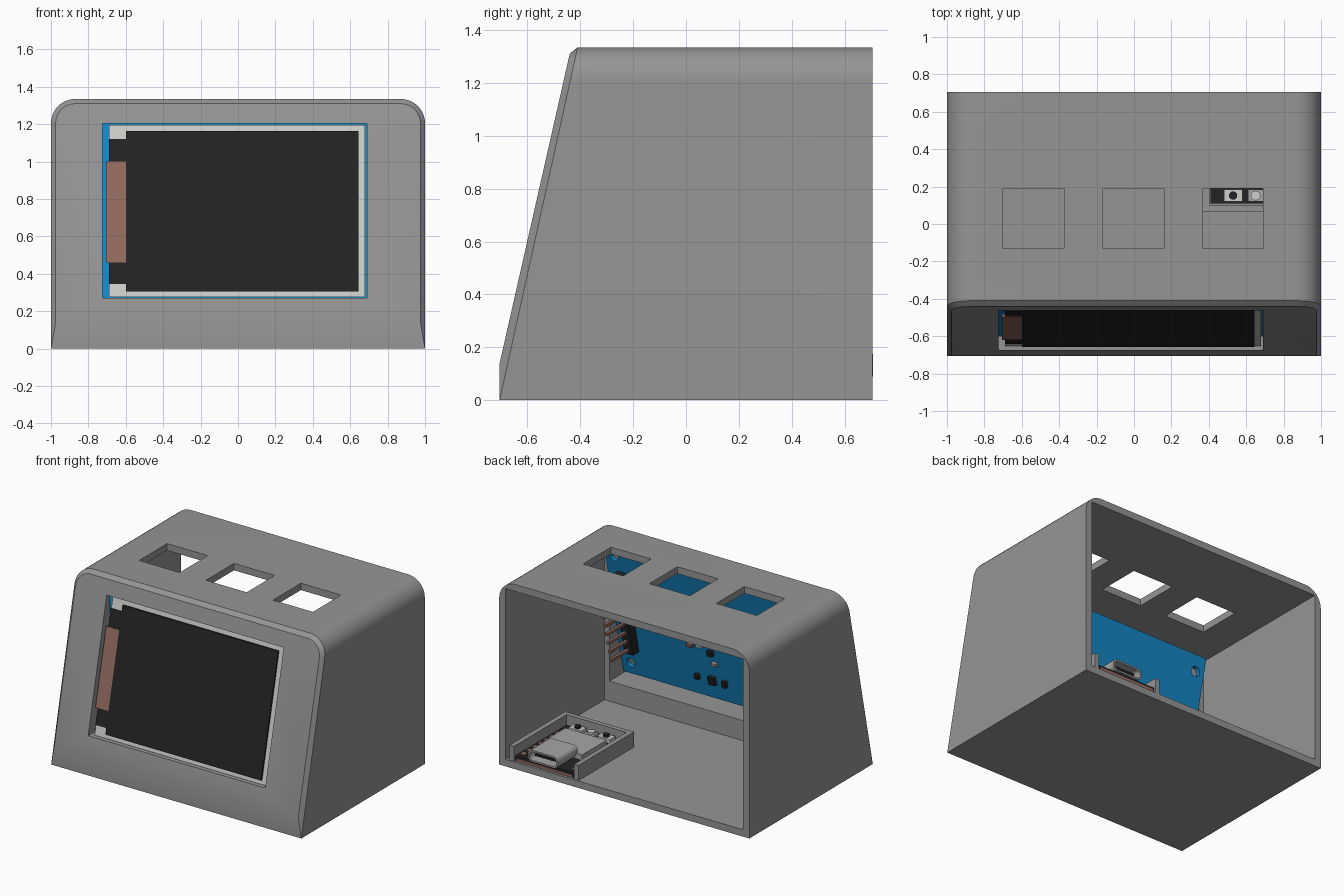
import bpy, bmesh, math

if "Cube" in bpy.data.objects:
    bpy.data.objects.remove(bpy.data.objects["Cube"])

LEAN = 0.2265            # slope of the tilted front: y gained per unit of height
FRONT_Y, KNEE_Z = -0.705, 0.14
BACK_Y, HEIGHT = 0.705, 1.335


def material(name, rgb):
    m = bpy.data.materials.new(name)
    m.diffuse_color = (*rgb, 1)
    m.use_nodes = True
    m.node_tree.nodes["Principled BSDF"].inputs["Base Color"].default_value = m.diffuse_color
    return m


GREY = material("case grey", (0.30, 0.30, 0.30))
BLUE = material("board blue", (0.007, 0.24, 0.56))
BLACK = material("black", (0.017, 0.017, 0.017))
WHITE = material("frame white", (0.60, 0.62, 0.59))
BROWN = material("copper brown", (0.29, 0.145, 0.115))
METAL = material("metal grey", (0.38, 0.38, 0.38))


def add(name, bm, mat):
    bmesh.ops.recalc_face_normals(bm, faces=bm.faces)
    me = bpy.data.meshes.new(name)
    bm.to_mesh(me)
    bm.free()
    me.materials.append(mat)
    ob = bpy.data.objects.new(name, me)
    bpy.context.collection.objects.link(ob)
    return ob


def box(name, x, y, z, mat, lean=0.0, bevel=0.0):
    """Box from ranges; lean shears it along y to follow the tilted front."""
    bm = bmesh.new()
    bmesh.ops.create_cube(bm, size=1)
    for v in bm.verts:
        px, py, pz = (r[0] if c < 0 else r[1] for c, r in zip(v.co, (x, y, z)))
        v.co = (px, py + lean * (pz - KNEE_Z), pz)
    if bevel:
        edges = [e for e in bm.edges
                 if abs(e.verts[0].co.y - e.verts[1].co.y) > 0.01]
        bmesh.ops.bevel(bm, geom=edges, offset=bevel, segments=4, profile=0.5,
                        affect='EDGES')
    return add(name, bm, mat)


def slab(name, x, z, depth, mat):
    """Plate parallel to the tilted front, depth measured behind it."""
    return box(name, x, (FRONT_Y + depth[0], FRONT_Y + depth[1]), z, mat, LEAN)


def cylinder(name, loc, radius, length, mat, axis='Z', sides=16):
    bm = bmesh.new()
    bmesh.ops.create_cone(bm, cap_ends=True, segments=sides, radius1=radius,
                          radius2=radius, depth=length)
    ob = add(name, bm, mat)
    ob.location = loc
    if axis == 'Y':
        ob.rotation_euler.x = math.pi / 2
    return ob


def smooth(ob):
    bpy.ops.object.select_all(action='DESELECT')
    ob.select_set(True)
    bpy.context.view_layer.objects.active = ob
    bpy.ops.object.shade_smooth_by_angle(angle=math.radians(25))


def cut(ob, cutters):
    for c in cutters:
        c.hide_render = True
        m = ob.modifiers.new("cut", 'BOOLEAN')
        m.operation, m.solver, m.object = 'DIFFERENCE', 'EXACT', c
    bpy.context.view_layer.update()
    dg = bpy.context.evaluated_depsgraph_get()
    me = bpy.data.meshes.new_from_object(ob.evaluated_get(dg))
    ob.modifiers.clear()
    ob.data = me
    for c in cutters:
        bpy.data.objects.remove(c)


# Case body: arch outline lofted from back to front, with a chamfered front rim
def arch(radius):
    pts = [(0.87 + radius * math.cos(a), 1.205 + radius * math.sin(a))
           for a in (math.pi / 2 * i / 10 for i in range(11))]
    side = [(1.0, 0.0), (0.87 + radius, KNEE_Z)] + pts
    return side + [(-x, z) for x, z in reversed(side)]


bm = bmesh.new()
outer, inset = arch(0.13), arch(0.105)
back = [bm.verts.new((x, BACK_Y, z)) for x, z in outer]
rim = [bm.verts.new((x, FRONT_Y + 0.221 * z, z)) for x, z in outer]
face = [bm.verts.new((x, FRONT_Y + LEAN * max(0, z - KNEE_Z), z)) for x, z in inset]
n = len(outer)
for i in range(n):
    j = (i + 1) % n
    bm.faces.new((back[i], back[j], rim[j], rim[i]))
    if j:
        bm.faces.new((rim[i], rim[j], face[j], face[i]))
bm.faces.new(back)
bm.faces.new(face[1:-1])
bm.faces.new((face[0], face[1], face[-2], face[-1]))
bmesh.ops.remove_doubles(bm, verts=bm.verts, dist=1e-5)
case = add("case", bm, GREY)

# Cavity, board pocket, display window and three top openings
cutters = [
    box("cavity", (-0.95, 0.95), (-0.425, 0.9), (0.05, 1.285), GREY),
    slab("pocket", (-0.91, 0.91), (0.195, 1.27), (0.076, 0.45), GREY),
    slab("window", (-0.725, 0.69), (0.27, 1.205), (-0.2, 0.2), GREY),
]
for x in ((-0.70, -0.375), (-0.165, 0.16), (0.37, 0.69)):
    cutters.append(box("opening", x, (-0.13, 0.19), (1.2, 1.5), GREY))
cut(case, cutters)
smooth(case)

# Display board with four mounting holes
board = slab("display_board", (-0.90, 0.90), (0.215, 1.25), (0.08, 0.115), BLUE)
cut(board, [cylinder("hole", (x, -0.5, z), 0.035, 0.8, BLUE, 'Y')
            for x in (-0.83, 0.83) for z in (0.30, 1.14)])

# Display stack: frame, dark glass, ribbon cable and its side blocks
slab("display_frame", (-0.69, 0.68), (0.275, 1.195), (0.022, 0.08), WHITE)
slab("display_glass", (-0.60, 0.645), (0.305, 1.165), (0.010, 0.024), BLACK)
slab("ribbon_cable", (-0.705, -0.60), (0.46, 1.0), (0.012, 0.030), BROWN)
for z in ((0.345, 0.46), (1.0, 1.12)):
    slab("ribbon_block", (-0.69, -0.60), z, (0.016, 0.026), BLACK)

# Pin header on the back of the board
slab("header_base", (0.745, 0.815), (0.41, 1.03), (0.115, 0.185), BLACK)
for i in range(9):
    z = 0.445 + 0.0685 * i
    y = FRONT_Y + LEAN * (z - KNEE_Z) + 0.185
    box("header_pin", (0.77, 0.79), (y, y + 0.20), (z - 0.01, z + 0.01), BROWN)

# Small parts soldered to the back of the board
for x, z, w, h, mat in ((0.28, 0.36, 0.03, 0.04, BLACK), (0.16, 0.36, 0.05, 0.06, BLACK),
                        (0.06, 0.36, 0.03, 0.05, BLACK), (0.14, 0.58, 0.04, 0.04, BLACK),
                        (0.12, 0.50, 0.04, 0.025, METAL), (0.30, 0.60, 0.04, 0.025, BROWN),
                        (0.22, 0.62, 0.04, 0.025, WHITE)):
    slab("board_part", (x - w / 2, x + w / 2), (z - h / 2, z + h / 2), (0.115, 0.145), mat)

# Tray for the controller: two sides and a front wall
for name, x, y in (("tray_side", (0.37, 0.405), (0.065, 0.70)),
                   ("tray_side", (0.885, 0.92), (0.065, 0.70)),
                   ("tray_front", (0.405, 0.885), (0.065, 0.10))):
    box(name, x, y, (0.045, 0.16), GREY)

# Controller board with shield, buttons and contact pads
box("controller_board", (0.41, 0.88), (0.11, 0.69), (0.052, 0.09), BLACK)
box("shield", (0.48, 0.81), (0.22, 0.50), (0.09, 0.13), METAL)
for x in (0.53, 0.76):
    box("button_body", (x - 0.05, x + 0.05), (0.12, 0.185), (0.09, 0.12), WHITE)
    cylinder("button_cap", (x, 0.152, 0.125), 0.022, 0.02, BLACK)
box("antenna_socket", (0.61, 0.69), (0.12, 0.185), (0.09, 0.11), METAL)
cylinder("antenna_ring", (0.65, 0.152, 0.115), 0.026, 0.02, WHITE)
for x in (0.425, 0.835):
    for i in range(7):
        y = 0.23 + 0.065 * i
        box("contact_pad", (x, x + 0.03), (y, y + 0.035), (0.085, 0.094), BROWN)
box("board_edge", (0.42, 0.87), (0.69, 0.695), (0.055, 0.075), BROWN)

# Charging port with a hollow mouth and a contact tongue
port = box("port_shell", (0.53, 0.77), (0.48, 0.707), (0.09, 0.175), METAL, bevel=0.035)
cut(port, [box("mouth", (0.543, 0.757), (0.53, 0.8), (0.102, 0.163), BLACK, bevel=0.026)])
smooth(port)
box("port_tongue", (0.57, 0.73), (0.53, 0.68), (0.125, 0.14), BLACK)
box("port_back", (0.56, 0.74), (0.53, 0.535), (0.106, 0.159), BLACK)
